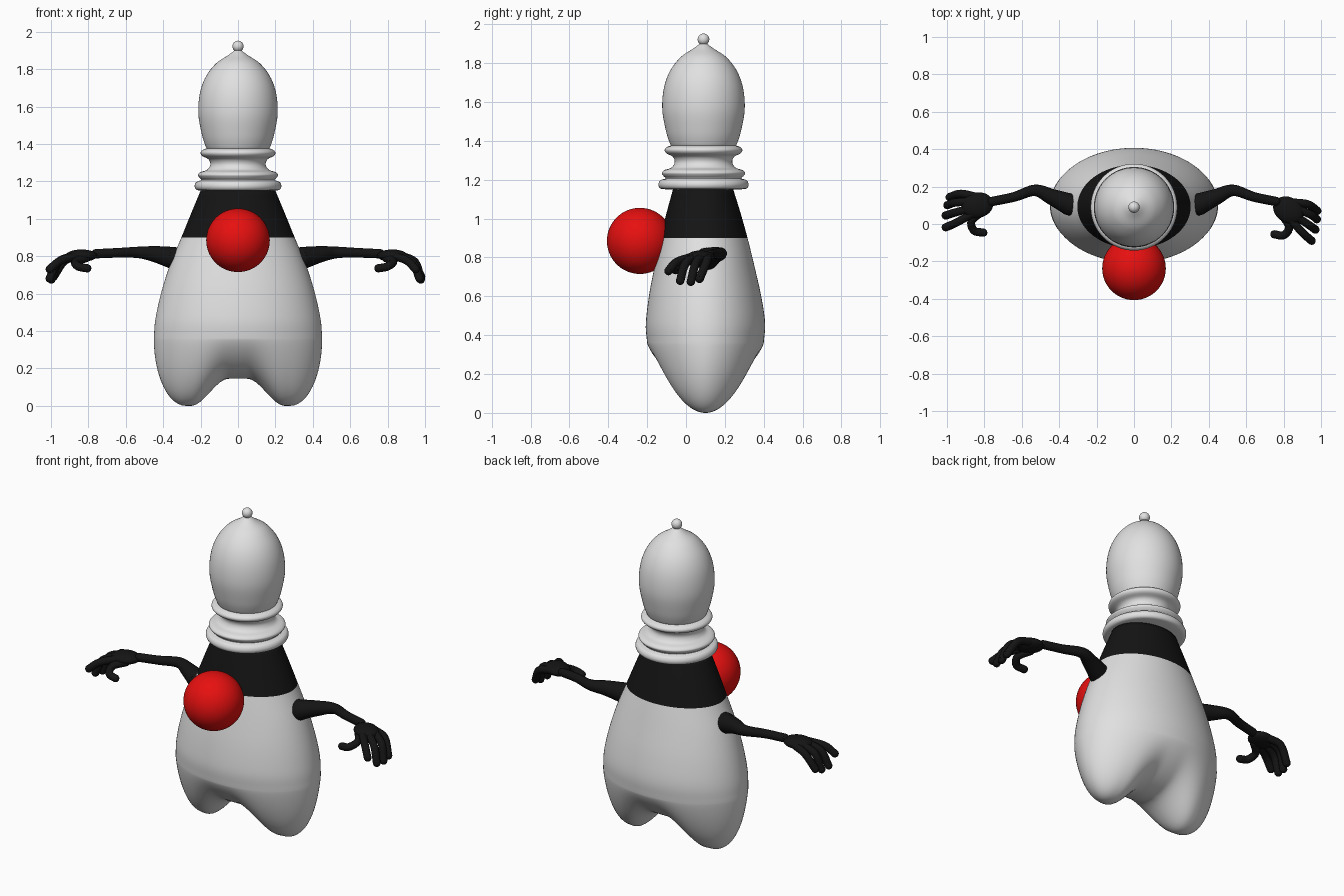
import bpy, bmesh, math
from mathutils import Vector, Matrix

if "Cube" in bpy.data.objects:
    bpy.data.objects.remove(bpy.data.objects["Cube"])


def material(name, colour):
    m = bpy.data.materials.new(name)
    m.use_nodes = True
    m.diffuse_color = (*colour, 1)
    m.node_tree.nodes["Principled BSDF"].inputs["Base Color"].default_value = (*colour, 1)
    return m


WHITE = material("white", (0.75, 0.75, 0.75))
BLACK = material("black", (0.007, 0.007, 0.007))
RED = material("red", (0.8, 0.005, 0.005))
AXIS_Y = 0.09


def finish(bm, name, mats, angle=60):
    bmesh.ops.recalc_face_normals(bm, faces=bm.faces)
    mesh = bpy.data.meshes.new(name)
    bm.to_mesh(mesh)
    bm.free()
    ob = bpy.data.objects.new(name, mesh)
    bpy.context.collection.objects.link(ob)
    for m in mats:
        mesh.materials.append(m)
    bpy.ops.object.select_all(action="DESELECT")
    ob.select_set(True)
    bpy.context.view_layer.objects.active = ob
    bpy.ops.object.shade_smooth_by_angle(angle=math.radians(angle))
    return ob


def smooth_path(keys, steps):
    """Catmull-Rom interpolation through tuples of any length."""
    pts = [Vector(k) for k in keys]
    pts = [2 * pts[0] - pts[1]] + pts + [2 * pts[-1] - pts[-2]]
    out = []
    for a, b, c, d in zip(pts, pts[1:], pts[2:], pts[3:]):
        for i in range(steps):
            t = i / steps
            out.append(0.5 * (2 * b + (c - a) * t + (2 * a - 5 * b + 4 * c - d) * t**2
                              + (3 * b - a - 3 * c + d) * t**3))
    return out + [pts[-2]]


def skin(bm, rings):
    """Bridge closed rings of points and cap both ends."""
    rows = [[bm.verts.new(p) for p in ring] for ring in rings]
    n = len(rows[0])
    for a, b in zip(rows, rows[1:]):
        for i in range(n):
            j = (i + 1) % n
            bm.faces.new((a[i], a[j], b[j], b[i]))
    bm.faces.new(rows[0])
    bm.faces.new(rows[-1])


def ellipse(rx, ry, z, y=AXIS_Y, n=96):
    return [Vector((rx * math.cos(a), y + ry * math.sin(a), z))
            for a in (2 * math.pi * i / n for i in range(n))]


def ball(bm, centre, radii, turn=0.0, u=32, v=16):
    mat = (Matrix.Translation(centre) @ Matrix.Rotation(turn, 4, "Z")
           @ Matrix.Diagonal((*radii, 1)))
    bmesh.ops.create_uvsphere(bm, u_segments=u, v_segments=v, radius=1, matrix=mat)


def tube(bm, keys, steps=5, sides=14):
    """Round limb through (x, y, z, radius) keys with rounded ends."""
    path = smooth_path(keys, steps)
    rings = []
    for i, p in enumerate(path):
        way = path[min(i + 1, len(path) - 1)].to_3d() - path[max(i - 1, 0)].to_3d()
        side = way.cross(Vector((0.3, 0.9, 0.1))).normalized()
        up = side.cross(way).normalized()
        rings.append([p.to_3d() + p[3] * (side * math.cos(a) + up * math.sin(a))
                      for a in (2 * math.pi * k / sides for k in range(sides))])
    skin(bm, rings)
    for p in (path[0], path[-1]):
        ball(bm, p.to_3d(), [p[3]] * 3, u=sides, v=8)


# Body: oval sections above, two-lobed underside below the rim
RIM_Z, RIM_X, RIM_Y = 0.36, 0.45, 0.30
sections = [(1.15, 0.2, 0.155), (1.03, 0.25, 0.19), (0.9, 0.303, 0.224), (0.75, 0.365, 0.258),
            (0.6, 0.412, 0.289), (0.46, 0.442, 0.307), (RIM_Z, RIM_X, RIM_Y)]


def underside(p):
    x, y = abs(p.x), abs(p.y - 0.1)
    if x > 0.28:
        base = RIM_Z * (1 - math.sqrt(max(0, 1 - ((x - 0.28) / 0.17) ** 2)))
    else:
        t = min(1, max(0, (x - 0.05) / 0.2))
        base = 0.145 * (1 - t * t * (3 - 2 * t))
    depth = RIM_Y * math.sqrt(max(1e-6, 1 - (x / RIM_X) ** 2))
    t = min(1, y / depth)
    return base + (RIM_Z - base) * (1 - (1 - t * t) ** 0.78)


bm = bmesh.new()
rings = [ellipse(rx, ry, z, 0.1 - 0.012 * max(0, z - 0.5) / 0.65)
         for z, rx, ry in smooth_path(sections, 5)]
for k in range(29, 0, -1):
    s = math.sin(k / 30 * math.pi / 2)
    ring = ellipse(RIM_X * s, RIM_Y * s, 0, 0.1)
    for p in ring:
        p.z = underside(p)
    rings.append(ring)
skin(bm, rings)
# Dark band around the chest
for f in bm.faces:
    f.material_index = int(f.calc_center_median().z > 0.9)
finish(bm, "body", [WHITE, BLACK], 80)


# Collar rings, neck and pointed head, turned around one axis
def turned(name, profile, steps):
    bm = bmesh.new()
    skin(bm, [ellipse(max(r, 0.003), max(r, 0.003), z, n=64) for r, z in smooth_path(profile, steps)])
    return finish(bm, name, [WHITE])


turned("collar", [(0.19, 1.15), (0.222, 1.155), (0.232, 1.175), (0.222, 1.197), (0.195, 1.207),
                  (0.205, 1.218), (0.215, 1.235), (0.2, 1.25), (0.165, 1.262), (0.148, 1.29),
                  (0.158, 1.318), (0.19, 1.335), (0.2, 1.352), (0.19, 1.367), (0.165, 1.377)], 4)
turned("head", [(0.16, 1.365), (0.174, 1.39), (0.193, 1.45), (0.212, 1.56), (0.204, 1.67),
                (0.172, 1.76), (0.118, 1.83), (0.055, 1.873), (0.018, 1.9), (0.01, 1.91)], 6)
bm = bmesh.new()
ball(bm, (0, AXIS_Y, 1.922), [0.03] * 3)
finish(bm, "head_knob", [WHITE])

# Nose ball
bm = bmesh.new()
ball(bm, (0, -0.237, 0.885), [0.17] * 3, u=64, v=32)
finish(bm, "red_ball", [RED])

# Arms with four fingers and a thumb
WRIST = Vector((0.75, 0.125, 0.815))
ARM = [(0.345, 0.105, 0.79, 0.06), (0.44, 0.145, 0.81, 0.044), (0.53, 0.18, 0.82, 0.031),
       (0.64, 0.145, 0.818, 0.026), (0.76, 0.12, 0.813, 0.025)]
FINGERS = [
    [(0.85, 0.115, 0.80), (0.93, 0.105, 0.775), (0.98, 0.07, 0.69)],
    [(0.86, 0.085, 0.805), (0.945, 0.05, 0.77), (0.978, 0.025, 0.675)],
    [(0.86, 0.045, 0.805), (0.935, -0.005, 0.765), (0.97, -0.03, 0.68)],
    [(0.84, 0.02, 0.80), (0.905, -0.05, 0.775), (0.95, -0.09, 0.73)],
    [(0.79, 0.05, 0.79), (0.83, -0.015, 0.77), (0.80, -0.06, 0.745), (0.75, -0.055, 0.735)],
]


def arm(name, side, turn):
    bm = bmesh.new()
    for keys in FINGERS:
        tube(bm, [(*k, 0.022) for k in keys])
    ball(bm, (0.825, 0.075, 0.803), (0.085, 0.068, 0.033), math.radians(-30))
    bmesh.ops.rotate(bm, verts=bm.verts, cent=WRIST, matrix=Matrix.Rotation(math.radians(turn), 3, "Z"))
    tube(bm, ARM)
    if side < 0:
        bmesh.ops.scale(bm, verts=bm.verts, vec=(-1, 1, 1))
    finish(bm, name, [BLACK])


arm("left_arm", 1, 0)
arm("right_arm", -1, 18)
